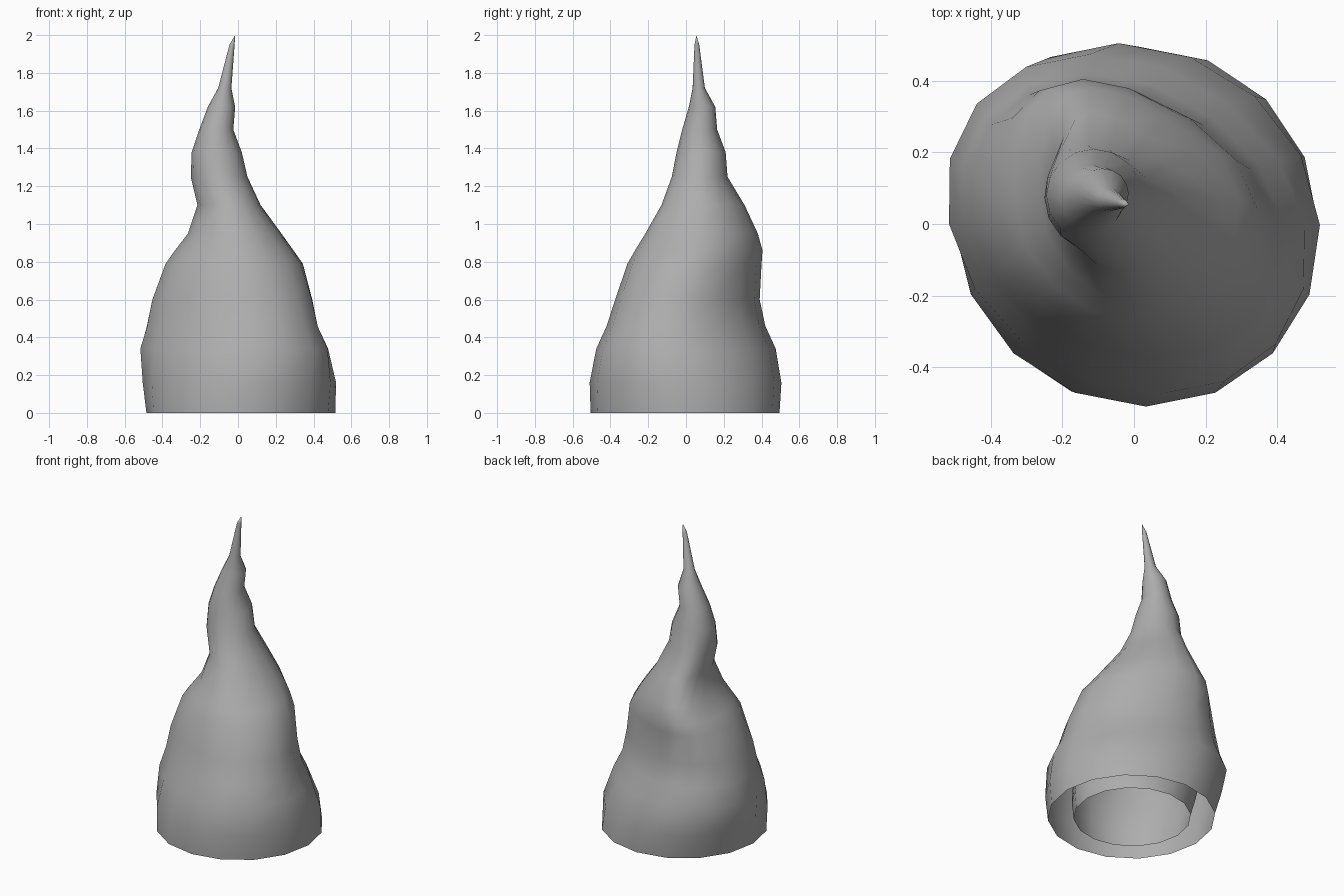
import bpy
import bmesh
import math

cube = bpy.data.objects.get("Cube")
if cube:
    bpy.data.objects.remove(cube, do_unlink=True)

SIDES = 16
TIP = (-0.015, 0.055, 2.0)

# Cross-sections: height, min x, max x, min y, max y, front skew, back skew
RINGS = [
    (0.00, -0.485, 0.515, -0.505, 0.495, 0.0, 0.0),
    (0.16, -0.505, 0.52, -0.51, 0.505, 0.05, 0.1),
    (0.34, -0.525, 0.485, -0.475, 0.475, 0.18, 0.2),
    (0.46, -0.49, 0.43, -0.42, 0.42, 0.2, 0.22),
    (0.60, -0.46, 0.40, -0.375, 0.39, 0.18, 0.27),
    (0.79, -0.385, 0.345, -0.31, 0.40, 0.1, 0.36),
    (0.86, -0.335, 0.295, -0.27, 0.405, 0.08, 0.4),
    (0.95, -0.265, 0.23, -0.215, 0.38, 0.05, 0.43),
    (1.10, -0.215, 0.12, -0.13, 0.31, 0.05, 0.4),
    (1.25, -0.25, 0.05, -0.075, 0.22, 0.0, 0.2),
    (1.38, -0.245, 0.02, -0.05, 0.21, 0.0, 0.0),
    (1.50, -0.205, -0.025, -0.02, 0.165, 0.0, 0.0),
    (1.62, -0.16, -0.015, 0.015, 0.155, 0.0, 0.0),
    (1.72, -0.105, -0.035, 0.035, 0.10, 0.0, 0.0),
    (1.95, -0.045, -0.018, 0.045, 0.07, 0.0, 0.0),
]

gray = bpy.data.materials.new("plain_gray")
gray.use_nodes = True
color = (0.42, 0.42, 0.42, 1)
gray.diffuse_color = color
gray.node_tree.nodes["Principled BSDF"].inputs["Base Color"].default_value = color


def ring_points(z, x0, x1, y0, y1, front, back):
    """Skewed ellipse filling the given extents, swept more at the back."""
    for i in range(SIDES):
        a = math.tau * i / SIDES
        b = a + front + (back - front) * max(0, math.sin(a))
        yield ((x0 + x1) / 2 + (x1 - x0) / 2 * math.cos(b),
               (y0 + y1) / 2 + (y1 - y0) / 2 * math.sin(a), z)


def flame_shell(name, scale):
    """Open-bottomed shell lofted through the rings up to the tip."""
    bm = bmesh.new()
    loops = [[bm.verts.new([c * scale for c in p]) for p in ring_points(*r)]
             for r in RINGS]
    tip = bm.verts.new([c * scale for c in TIP])
    for low, high in zip(loops, loops[1:]):
        for i in range(SIDES):
            j = (i + 1) % SIDES
            bm.faces.new((low[i], low[j], high[j], high[i]))
    for i in range(SIDES):
        bm.faces.new((loops[-1][i], loops[-1][(i + 1) % SIDES], tip))
    for f in bm.faces:
        f.smooth = True
    mesh = bpy.data.meshes.new(name)
    bm.to_mesh(mesh)
    bm.free()
    mesh.materials.append(gray)
    obj = bpy.data.objects.new(name, mesh)
    bpy.context.collection.objects.link(obj)


# Twisted outer flame and the smaller one nested inside it
flame_shell("outer_flame", 1.0)
flame_shell("inner_flame", 0.7)
